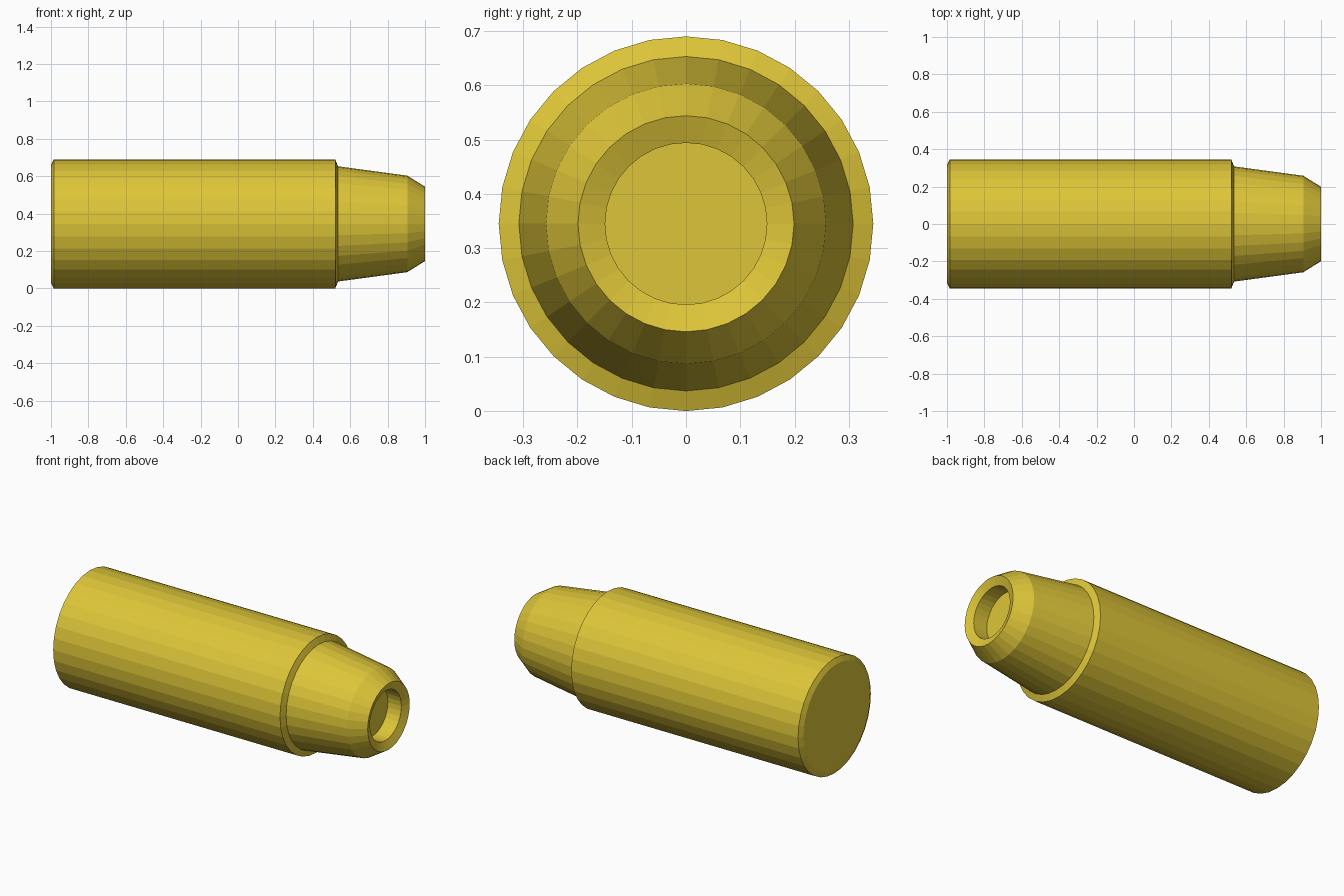
import bpy, bmesh, math

cube = bpy.data.objects.get("Cube")
if cube:
    bpy.data.objects.remove(cube, do_unlink=True)

SIDES = 32
AXIS_HEIGHT = 0.345

brass = bpy.data.materials.new("brass_yellow")
brass.use_nodes = True
colour = (0.73, 0.56, 0.04, 1)
brass.diffuse_color = colour
brass.node_tree.nodes["Principled BSDF"].inputs["Base Color"].default_value = colour


def lathe_x(name, profile):
    """Turn (x, radius) points around the x axis, with flat caps at both ends."""
    bm = bmesh.new()
    rings = []
    for x, r in profile:
        angles = [2 * math.pi * i / SIDES for i in range(SIDES)]
        rings.append([bm.verts.new((x, r * math.sin(a), AXIS_HEIGHT + r * math.cos(a)))
                      for a in angles])
    for a, b in zip(rings, rings[1:]):
        for i in range(SIDES):
            j = (i + 1) % SIDES
            bm.faces.new((a[i], a[j], b[j], b[i]))
    bm.faces.new(rings[0])
    bm.faces.new(rings[-1])
    bmesh.ops.recalc_face_normals(bm, faces=bm.faces[:])
    mesh = bpy.data.meshes.new(name)
    bm.to_mesh(mesh)
    bm.free()
    mesh.materials.append(brass)
    obj = bpy.data.objects.new(name, mesh)
    bpy.context.collection.objects.link(obj)
    return obj


# Main barrel with chamfered ends, tapered nose and a recessed bore
lathe_x("casing", [
    (-1.0, 0.315), (-0.985, 0.345),   # rear chamfer
    (0.52, 0.345), (0.535, 0.308),    # front shoulder
    (0.905, 0.258), (1.0, 0.199),     # tapered nose
    (0.98, 0.149), (0.89, 0.149),     # dished rim and bore
])
